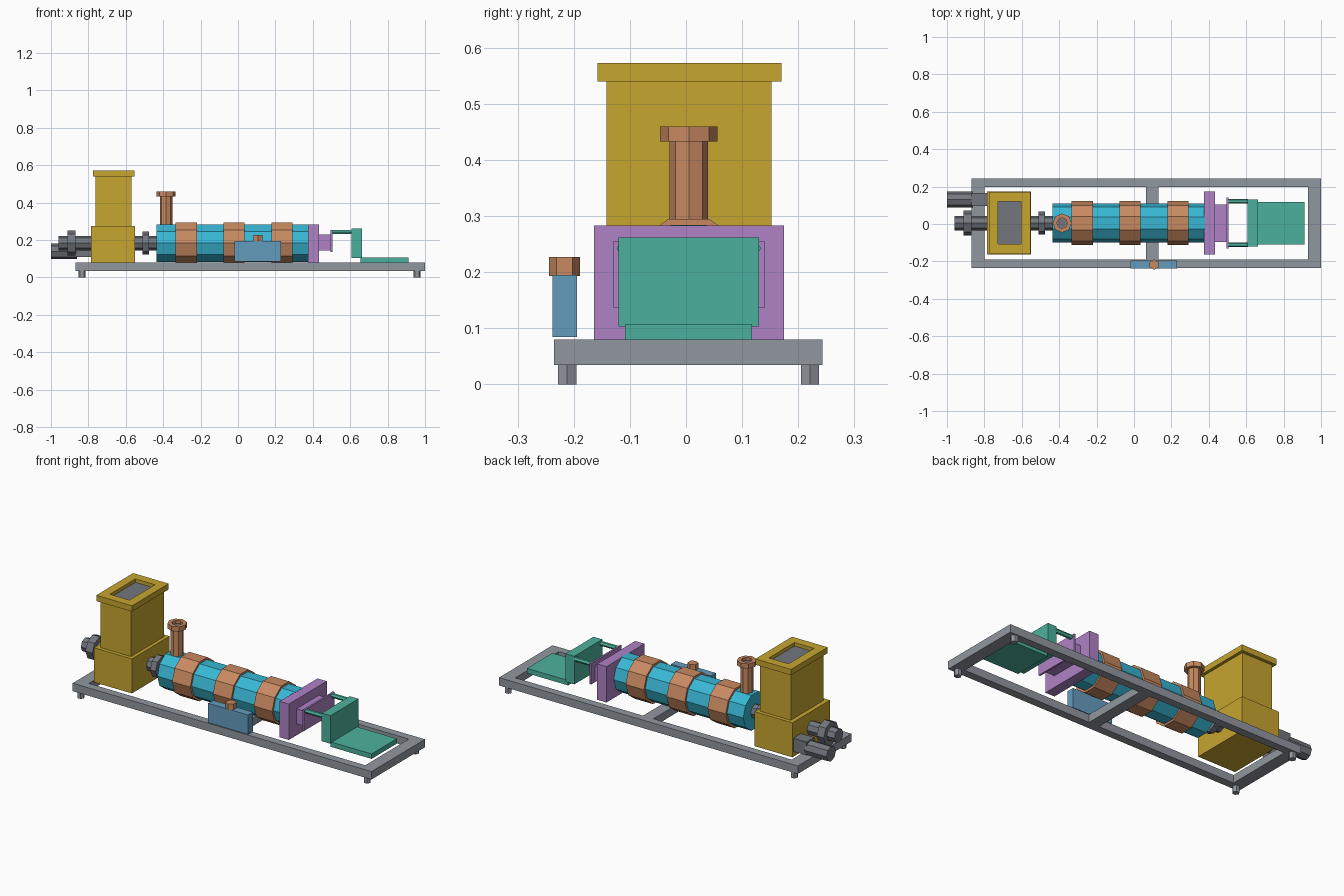
import bpy, bmesh, math
from mathutils import Matrix

if "Cube" in bpy.data.objects:
    bpy.data.objects.remove(bpy.data.objects["Cube"])

CY = 0.005   # machine centre line in y
CZ = 0.184   # barrel / shaft axis height


def material(name, shown):
    """Material from the colour as seen on a lit face."""
    m = bpy.data.materials.new(name)
    m.diffuse_color = (*[(c / 0.877) ** 2.25 for c in shown], 1)
    m.use_nodes = True
    m.node_tree.nodes["Principled BSDF"].inputs["Base Color"].default_value = m.diffuse_color
    return m


YELLOW = material("ochre", (0.68, 0.57, 0.18))
TEAL = material("teal", (0.21, 0.63, 0.73))
COPPER = material("copper", (0.69, 0.475, 0.34))
PURPLE = material("purple", (0.60, 0.45, 0.68))
GREEN = material("green", (0.27, 0.61, 0.54))
BLUE = material("blue", (0.35, 0.54, 0.65))
FRAME = material("frame_grey", (0.50, 0.52, 0.55))
STEEL = material("dark_steel", (0.40, 0.415, 0.44))


def finish(name, bm, mat):
    bmesh.ops.recalc_face_normals(bm, faces=bm.faces)
    me = bpy.data.meshes.new(name)
    bm.to_mesh(me)
    bm.free()
    me.materials.append(mat)
    ob = bpy.data.objects.new(name, me)
    bpy.context.collection.objects.link(ob)
    return ob


def recess(bm, border, depth):
    """Sink a pocket into the topmost face."""
    top = max(bm.faces, key=lambda f: f.calc_center_median().z)
    bmesh.ops.inset_region(bm, faces=[top], thickness=border, use_even_offset=True)
    new = bmesh.ops.extrude_face_region(bm, geom=[top])["geom"]
    if top.is_valid:
        bmesh.ops.delete(bm, geom=[top], context='FACES_ONLY')
    verts = [g for g in new if isinstance(g, bmesh.types.BMVert)]
    bmesh.ops.translate(bm, verts=verts, vec=(0, 0, -depth))


def box(name, x, y, z, mat, pocket=None):
    bm = bmesh.new()
    size = [b - a for a, b in (x, y, z)]
    mid = [(a + b) / 2 for a, b in (x, y, z)]
    bmesh.ops.create_cube(bm, size=1, matrix=Matrix.Translation(mid) @ Matrix.Diagonal((*size, 1)))
    if pocket:
        recess(bm, *pocket)
    return finish(name, bm, mat)


def prism(name, axis, start, end, a, b, r, sides, mat, turn=0, pocket=None):
    """Prism along x (a, b = y, z) or along z (a, b = x, y)."""
    bm = bmesh.new()
    bmesh.ops.create_cone(bm, cap_ends=True, segments=sides, radius1=r, radius2=r, depth=end - start,
                          matrix=Matrix.Rotation(turn, 4, 'Z'))
    mid = (start + end) / 2
    if axis == 'X':
        m = Matrix.Translation((mid, a, b)) @ Matrix.Rotation(math.pi / 2, 4, 'Y')
    else:
        m = Matrix.Translation((a, b, mid))
    bmesh.ops.transform(bm, matrix=m, verts=bm.verts)
    if pocket:
        recess(bm, *pocket)
    return finish(name, bm, mat)


# base frame and feet
FZ = (0.035, 0.08)
box("frame_rail_front", (-0.87, 1.0), (-0.235, -0.19), FZ, FRAME)
box("frame_rail_back", (-0.87, 1.0), (0.198, 0.243), FZ, FRAME)
for name, x in (("left", (-0.87, -0.80)), ("middle", (0.065, 0.13)), ("right", (0.93, 1.0))):
    box("frame_cross_" + name, x, (-0.19, 0.198), FZ, FRAME)
for x in (-0.834, 0.957):
    for y in (-0.212, 0.221):
        prism("foot", 'Z', 0, 0.035, x, y, 0.019, 6, FRAME, turn=math.pi / 6)

# gearbox and feed hopper
box("gearbox", (-0.787, -0.55), (-0.163, 0.173), (0.08, 0.275), YELLOW)
box("hopper", (-0.762, -0.57), (-0.142, 0.152), (0.275, 0.54), YELLOW)
box("hopper_rim", (-0.776, -0.553), (-0.158, 0.17), (0.54, 0.573), YELLOW, pocket=(0.05, 0.022))
box("hopper_opening", (-0.726, -0.603), (-0.108, 0.12), (0.545, 0.553), STEEL)

# drive shaft, collars and motor
prism("drive_shaft_rear", 'X', -0.96, -0.78, CY, CZ, 0.039, 8, STEEL)
prism("drive_collar", 'X', -0.912, -0.868, CY, CZ, 0.067, 8, STEEL)
prism("coupling_shaft", 'X', -0.56, -0.43, CY, CZ, 0.039, 8, STEEL)
prism("coupling_collar", 'X', -0.51, -0.477, CY, CZ, 0.062, 8, STEEL)
prism("motor", 'X', -1.0, -0.86, 0.131, 0.14, 0.042, 8, STEEL)
box("motor_mount", (-0.87, -0.782), (0.095, 0.165), (0.11, 0.185), STEEL)

# barrel with heater bands
prism("barrel", 'X', -0.435, 0.38, CY, CZ, 0.105, 10, TEAL)
for i in range(3):
    x = -0.277 + 0.256 * i
    prism("heater_band", 'X', x - 0.057, x + 0.057, CY, CZ, 0.117, 10, COPPER)

# vent stack
prism("vent_pipe", 'Z', 0.26, 0.435, -0.384, CY, 0.034, 8, COPPER)
prism("vent_flange", 'Z', 0.433, 0.46, -0.384, CY, 0.051, 8, COPPER, pocket=(0.021, 0.018))
prism("vent_opening", 'Z', 0.436, 0.444, -0.384, CY, 0.027, 8, STEEL)

# die head
box("die_flange", (0.375, 0.433), (-0.164, 0.175), (0.08, 0.283), PURPLE)
box("die_block", (0.433, 0.497), (-0.095, 0.105), (0.145, 0.23), PURPLE)
box("die_plate", (0.495, 0.505), (-0.13, 0.141), (0.137, 0.255), PURPLE)

# guide rods, cutter housing and discharge tray
for y in (-0.111, 0.121):
    prism("guide_rod", 'X', 0.503, 0.61, y, 0.243, 0.0125, 6, GREEN)
box("cutter_housing", (0.608, 0.663), (-0.12, 0.13), (0.103, 0.262), GREEN)
box("discharge_tray", (0.655, 0.912), (-0.109, 0.118), (0.08, 0.108), GREEN)

# control box with knob
box("control_box", (-0.02, 0.23), (-0.238, -0.194), (0.085, 0.195), BLUE)
prism("control_knob", 'Z', 0.193, 0.227, 0.108, -0.2165, 0.0278, 6, COPPER)
